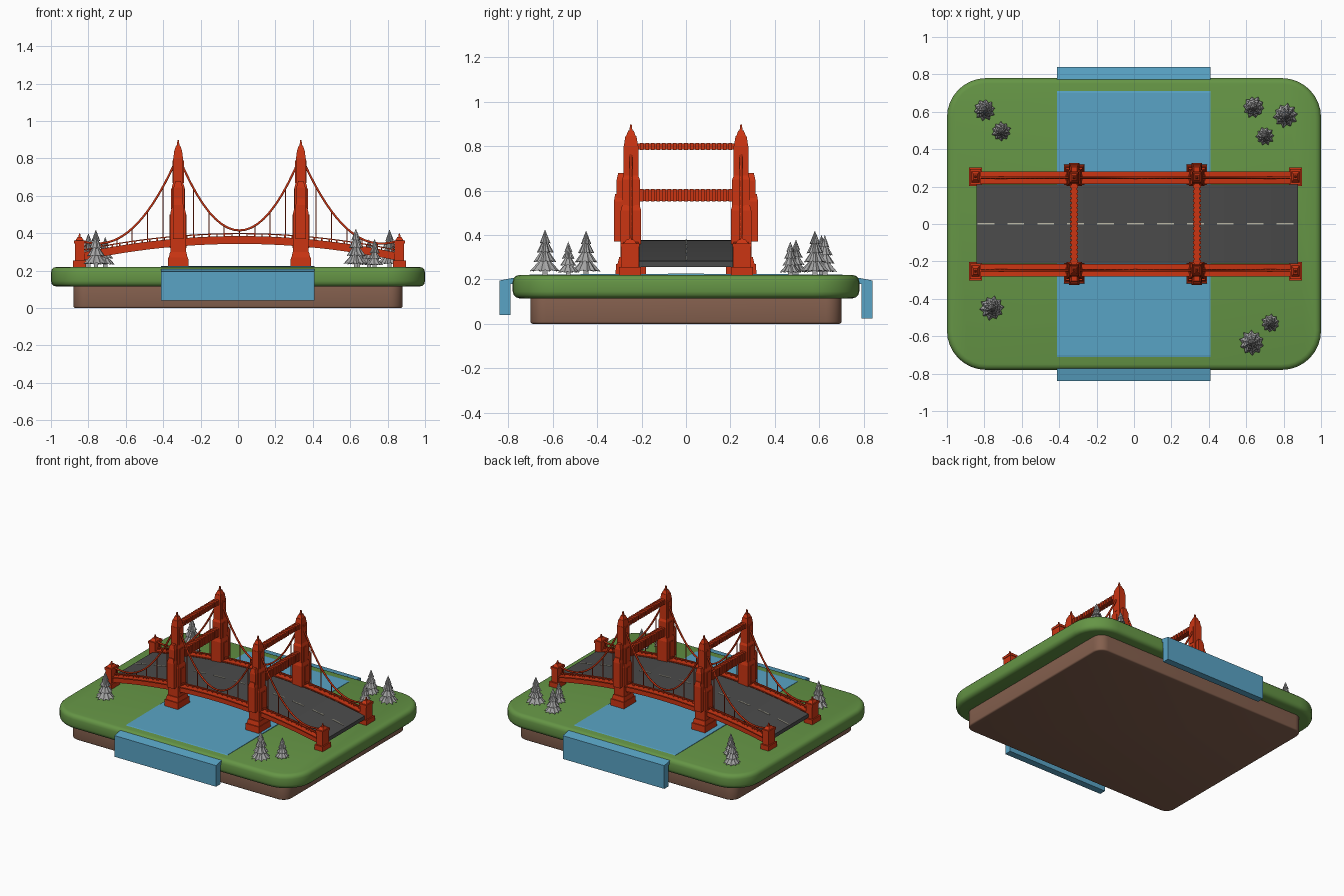
import bpy, bmesh, math, random
from mathutils import Matrix, Vector

random.seed(4)
cube = bpy.data.objects.get("Cube")
if cube:
    bpy.data.objects.remove(cube, do_unlink=True)


def material(name, rgb):
    m = bpy.data.materials.new(name)
    m.use_nodes = True
    m.diffuse_color = (*rgb, 1)
    m.node_tree.nodes["Principled BSDF"].inputs["Base Color"].default_value = (*rgb, 1)
    return m


GRASS = material("grass green", (0.13, 0.30, 0.06))
EARTH = material("earth brown", (0.23, 0.115, 0.075))
WATER = material("water blue", (0.10, 0.37, 0.56))
RED = material("bridge red", (0.60, 0.035, 0.006))
ROAD = material("asphalt grey", (0.07, 0.07, 0.07))
LINE = material("lane marking", (0.50, 0.48, 0.38))
TREE = material("tree grey", (0.38, 0.38, 0.38))


def finish(name, bm, mat, smooth=False):
    bmesh.ops.recalc_face_normals(bm, faces=bm.faces)
    mesh = bpy.data.meshes.new(name)
    bm.to_mesh(mesh)
    bm.free()
    mesh.materials.append(mat)
    ob = bpy.data.objects.new(name, mesh)
    bpy.context.collection.objects.link(ob)
    if smooth:
        bpy.ops.object.select_all(action='DESELECT')
        ob.select_set(True)
        bpy.context.view_layer.objects.active = ob
        bpy.ops.object.shade_smooth_by_angle(angle=math.radians(35))
    return ob


def block(bm, x, y, z0, z1, hx, hy, taper=1.0):
    """Box centred on x, y; the top is scaled by taper."""
    m = Matrix.Translation((x, y, (z0 + z1) / 2)) @ Matrix.Diagonal((2 * hx, 2 * hy, z1 - z0, 1))
    verts = bmesh.ops.create_cube(bm, size=1, matrix=m)["verts"]
    for v in verts:
        if v.co.z > (z0 + z1) / 2:
            v.co.x = x + (v.co.x - x) * taper
            v.co.y = y + (v.co.y - y) * taper


def rounded_slab(name, hx, hy, z0, z1, radius, edge, mat):
    bm = bmesh.new()
    block(bm, 0, 0, z0, z1, hx, hy)
    upright = [e for e in bm.edges if abs(e.verts[0].co.z - e.verts[1].co.z) > 0.01]
    bmesh.ops.bevel(bm, geom=upright, offset=radius, segments=8, profile=0.5, affect='EDGES')
    rim = [e for e in bm.edges if abs(e.verts[0].co.z - e.verts[1].co.z) < 0.001]
    bmesh.ops.bevel(bm, geom=rim, offset=edge, segments=3, profile=0.5, affect='EDGES')
    return finish(name, bm, mat, True)


def sweep(bm, xs, height, y0, y1, low, high):
    """Rectangular bar that follows height(x)."""
    rings = []
    for x in xs:
        z = height(x)
        rings.append([bm.verts.new((x, y, z + d)) for y, d in
                      ((y0, low), (y1, low), (y1, high), (y0, high))])
    for a, b in zip(rings, rings[1:]):
        for i in range(4):
            j = (i + 1) % 4
            bm.faces.new((a[i], a[j], b[j], b[i]))
    bm.faces.new(rings[0])
    bm.faces.new(rings[-1])


def steps(a, b, n):
    return [a + (b - a) * i / n for i in range(n + 1)]


# Ground
rounded_slab("earth_base", 0.88, 0.70, 0, 0.125, 0.07, 0.01, EARTH)
rounded_slab("grass_ground", 1.0, 0.78, 0.115, 0.22, 0.21, 0.03, GRASS)

# River, spilling over both edges
profile = [(-0.84, 0.04), (-0.84, 0.195), (-0.70, 0.222), (0, 0.226), (0.70, 0.222), (0.84, 0.195),
           (0.84, 0.025), (0.79, 0.025), (0.79, 0.18), (-0.79, 0.18), (-0.79, 0.04)]
bm = bmesh.new()
face = bm.faces.new([bm.verts.new((-0.412, y, z)) for y, z in profile])
out = bmesh.ops.extrude_face_region(bm, geom=[face])["geom"]
bmesh.ops.translate(bm, verts=[v for v in out if isinstance(v, bmesh.types.BMVert)], vec=(0.822, 0, 0))
finish("river", bm, WATER)

CX = 0.008       # bridge centre
SIDE = 0.248     # cable plane
TOWER = 0.328    # tower distance from the centre
END = 0.855      # end post distance from the centre


def arch(x):
    return 0.365 - 0.125 * (x - CX) ** 2


# Roadway and lane marking
span = steps(CX - 0.85, CX + 0.87, 32)
bm = bmesh.new()
sweep(bm, span, arch, -0.212, 0.212, -0.015, 0.012)
finish("road_deck", bm, ROAD, True)
bm = bmesh.new()
for i in range(11):
    x = CX - 0.80 + i * 0.16
    sweep(bm, steps(x - 0.045, x + 0.045, 3), arch, -0.002, 0.005, 0.010, 0.015)
finish("lane_dashes", bm, LINE)

# Side girders with handrails
for side, label in ((1, "back"), (-1, "front")):
    y = side * SIDE
    bm = bmesh.new()
    beam = steps(CX - END, CX + END, 32)
    sweep(bm, beam, arch, y - 0.026, y + 0.026, -0.022, 0.016)
    sweep(bm, beam, arch, y - 0.034, y + 0.034, 0.012, 0.020)
    sweep(bm, beam, arch, y - 0.006, y + 0.006, 0.030, 0.036)
    for x in steps(CX - 0.8, CX + 0.8, 40):
        block(bm, x, y, arch(x), arch(x) + 0.032, 0.003, 0.003)
    finish(label + "_girder", bm, RED)

# Towers
for sx, where in ((-1, "right"), (1, "left")):
    x = CX + sx * TOWER
    for side, label in ((1, "back"), (-1, "front")):
        y = side * SIDE
        bm = bmesh.new()
        block(bm, x, y, 0.195, 0.27, 0.056, 0.070, 0.96)
        block(bm, x, y, 0.27, 0.30, 0.050, 0.060, 0.88)
        block(bm, x, y, 0.30, 0.51, 0.041, 0.046)
        block(bm, x, y, 0.51, 0.535, 0.041, 0.046, 0.85)
        block(bm, x, y, 0.51, 0.65, 0.033, 0.040)
        block(bm, x, y, 0.65, 0.67, 0.033, 0.040, 0.8)
        block(bm, x, y, 0.65, 0.80, 0.027, 0.034)
        block(bm, x, y, 0.80, 0.845, 0.026, 0.032, 0.78)
        block(bm, x, y, 0.845, 0.87, 0.019, 0.022, 0.55)
        block(bm, x, y, 0.87, 0.898, 0.007, 0.007, 0.5)
        # stepped outer buttress and raised faces
        block(bm, x, y + side * 0.055, 0.37, 0.55, 0.028, 0.022)
        block(bm, x, y + side * 0.055, 0.55, 0.585, 0.028, 0.022, 0.7)
        block(bm, x, y + side * 0.045, 0.55, 0.645, 0.024, 0.020)
        block(bm, x, y + side * 0.045, 0.645, 0.68, 0.024, 0.020, 0.6)
        for z0, z1, hx in ((0.32, 0.50, 0.045), (0.53, 0.64, 0.037), (0.67, 0.79, 0.030)):
            block(bm, x, y, z0, z1, hx, 0.016)
        finish(f"{where}_{label}_tower", bm, RED)
    # ribbed cross beams
    for z0, z1, name in ((0.55, 0.608, "lower"), (0.782, 0.815, "upper")):
        bm = bmesh.new()
        block(bm, x, 0, z0 + 0.004, z1 - 0.004, 0.014, SIDE)
        for i in range(17):
            block(bm, x, -0.2 + i * 0.025, z0, z1, 0.021, 0.008)
        finish(f"{where}_{name}_cross_beam", bm, RED)

# End posts
for sx, where in ((-1, "right"), (1, "left")):
    x = CX + sx * END
    for side, label in ((1, "back"), (-1, "front")):
        y = side * (SIDE + 0.004)
        bm = bmesh.new()
        block(bm, x, y, 0.20, 0.255, 0.034, 0.049)
        block(bm, x, y, 0.255, 0.345, 0.025, 0.038)
        block(bm, x, y, 0.345, 0.362, 0.029, 0.042)
        block(bm, x, y, 0.362, 0.38, 0.022, 0.030, 0.5)
        block(bm, x, y, 0.38, 0.40, 0.006, 0.006, 0.5)
        finish(f"{where}_{label}_end_post", bm, RED)


# Main cables and hangers
def cable(d):
    """Cable height at distance d from the bridge centre."""
    d = abs(d)
    if d <= TOWER:
        return 0.415 + 0.40 * (d / TOWER) ** 2
    return 0.345 + 0.47 * (abs(0.76 - d) / (0.76 - TOWER)) ** 2.1


for side, label in ((1, "back"), (-1, "front")):
    y = side * SIDE
    curve = bpy.data.curves.new(label + "_cable", 'CURVE')
    curve.dimensions = '3D'
    curve.bevel_depth = 0.0065
    curve.bevel_resolution = 1
    curve.use_fill_caps = True
    for a, b in ((-END, -TOWER), (-TOWER, TOWER), (TOWER, END)):
        ds = steps(a, b, 20)
        spline = curve.splines.new('POLY')
        spline.points.add(len(ds) - 1)
        for p, d in zip(spline.points, ds):
            p.co = (CX + d, y, cable(d), 1)
    curve.materials.append(RED)
    ob = bpy.data.objects.new(label + "_cable", curve)
    bpy.context.collection.objects.link(ob)
    bpy.ops.object.select_all(action='DESELECT')
    ob.select_set(True)
    bpy.context.view_layer.objects.active = ob
    bpy.ops.object.convert(target='MESH')

    bm = bmesh.new()
    for d in steps(-0.82, 0.82, 20):
        if abs(abs(d) - TOWER) > 0.04:
            block(bm, CX + d, y, arch(CX + d), cable(d), 0.0025, 0.0025)
    finish(label + "_hangers", bm, RED)


# Pine trees made of jagged cones
def pine(name, x, y, top):
    bm = bmesh.new()
    base = 0.215
    h = top - base
    r = 0.32 * h
    block(bm, x, y, base, base + 0.3 * h, 0.011, 0.011)
    for k in range(4):
        z0 = base + h * (0.10 + 0.20 * k)
        z1 = min(top, z0 + h * 0.36)
        radius = r * (1 - 0.21 * k)
        turn = random.random() * 6
        tip = bm.verts.new((x, y, z1))
        under = bm.verts.new((x, y, z0 + 0.06 * h))
        ring = []
        for i in range(20):
            a = turn + math.tau * i / 20
            q = radius * (0.76 if i % 2 else random.uniform(0.93, 1.05))
            lift = 0.03 * h if i % 2 else 0
            ring.append(bm.verts.new((x + q * math.cos(a), y + q * math.sin(a), z0 + lift)))
        for i in range(20):
            bm.faces.new((ring[i - 1], ring[i], tip))
            bm.faces.new((ring[i], ring[i - 1], under))
    finish(name, bm, TREE)


for i, (x, y, top) in enumerate([(-0.80, 0.61, 0.40), (-0.71, 0.495, 0.38), (0.64, 0.625, 0.40),
                                 (0.81, 0.58, 0.42), (0.70, 0.47, 0.37), (-0.76, -0.45, 0.42),
                                 (0.73, -0.53, 0.37), (0.63, -0.635, 0.425)]):
    pine(f"pine_tree_{i + 1}", x, y, top)
